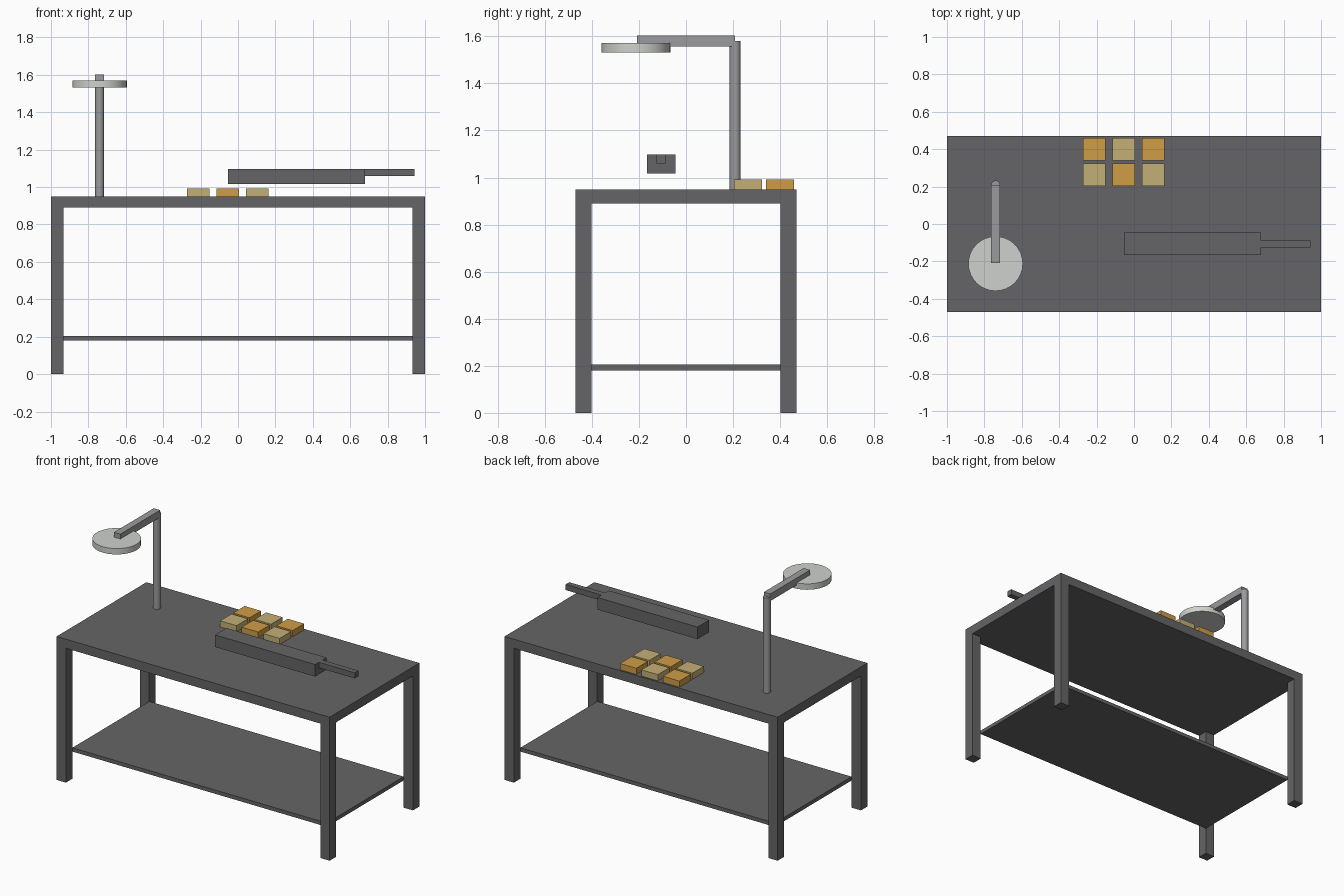
import bpy
from mathutils import Vector

cube = bpy.data.objects.get("Cube")
if cube:
    bpy.data.objects.remove(cube, do_unlink=True)


def material(name, r, g, b):
    m = bpy.data.materials.new(name)
    m.use_nodes = True
    m.diffuse_color = (r, g, b, 1)
    m.node_tree.nodes["Principled BSDF"].inputs["Base Color"].default_value = (r, g, b, 1)
    return m


dark_steel = material("dark steel", 0.13, 0.13, 0.135)
light_steel = material("light steel", 0.33, 0.33, 0.34)
shade_white = material("shade white", 0.62, 0.64, 0.61)
amber = material("amber", 0.62, 0.34, 0.06)
tan = material("tan", 0.55, 0.43, 0.18)


def box(name, low, high, mat):
    """Box between two opposite corners."""
    low, high = Vector(low), Vector(high)
    bpy.ops.mesh.primitive_cube_add(size=1, location=(low + high) / 2)
    ob = bpy.context.object
    ob.name = name
    ob.scale = high - low
    bpy.ops.object.transform_apply(location=False, rotation=False, scale=True)
    ob.data.materials.append(mat)
    return ob


def cylinder(name, x, y, bottom, top, radius, sides, mat):
    bpy.ops.mesh.primitive_cylinder_add(vertices=sides, radius=radius, depth=top - bottom,
                                        location=(x, y, (bottom + top) / 2))
    ob = bpy.context.object
    ob.name = name
    ob.data.materials.append(mat)
    bpy.ops.object.shade_smooth_by_angle()
    return ob


# Table: top, lower shelf and four legs
W, D, H, LEG = 1.0, 0.47, 0.95, 0.068
UNDER = 0.89
box("table_top", (-W, -D, UNDER), (W, D, H), dark_steel)
box("lower_shelf", (LEG - W, LEG - D, 0.18), (W - LEG, D - LEG, 0.205), dark_steel)
for x, side in ((-W, "right"), (W - LEG, "left")):
    for y, end in ((-D, "front"), (D - LEG, "back")):
        box(f"{end}_{side}_leg", (x, y, 0), (x + LEG, y + LEG, UNDER), dark_steel)

# Lamp: round post, square arm, disc shade
LX, PY, SY = -0.74, 0.209, -0.212
cylinder("lamp_post", LX, PY, H, 1.58, 0.0235, 16, light_steel)
box("lamp_arm", (LX - 0.0235, -0.208, 1.556), (LX + 0.0235, PY, 1.603), light_steel)
cylinder("lamp_shade", LX, SY, 1.532, 1.571, 0.146, 32, shade_white)

# Two rows of tiles in alternating colours
for row, y in enumerate((0.203, 0.339)):
    for col in range(3):
        x = -0.273 + 0.158 * col
        box(f"tile_{row}_{col}", (x, y, H), (x + 0.12, y + 0.12, 0.991),
            amber if (row + col) % 2 else tan)

# Bar tool with a thin handle, hovering over the table
box("tool_body", (-0.053, -0.165, 1.017), (0.68, -0.045, 1.097), dark_steel)
box("tool_handle", (0.68, -0.125, 1.06), (0.943, -0.087, 1.097), dark_steel)
